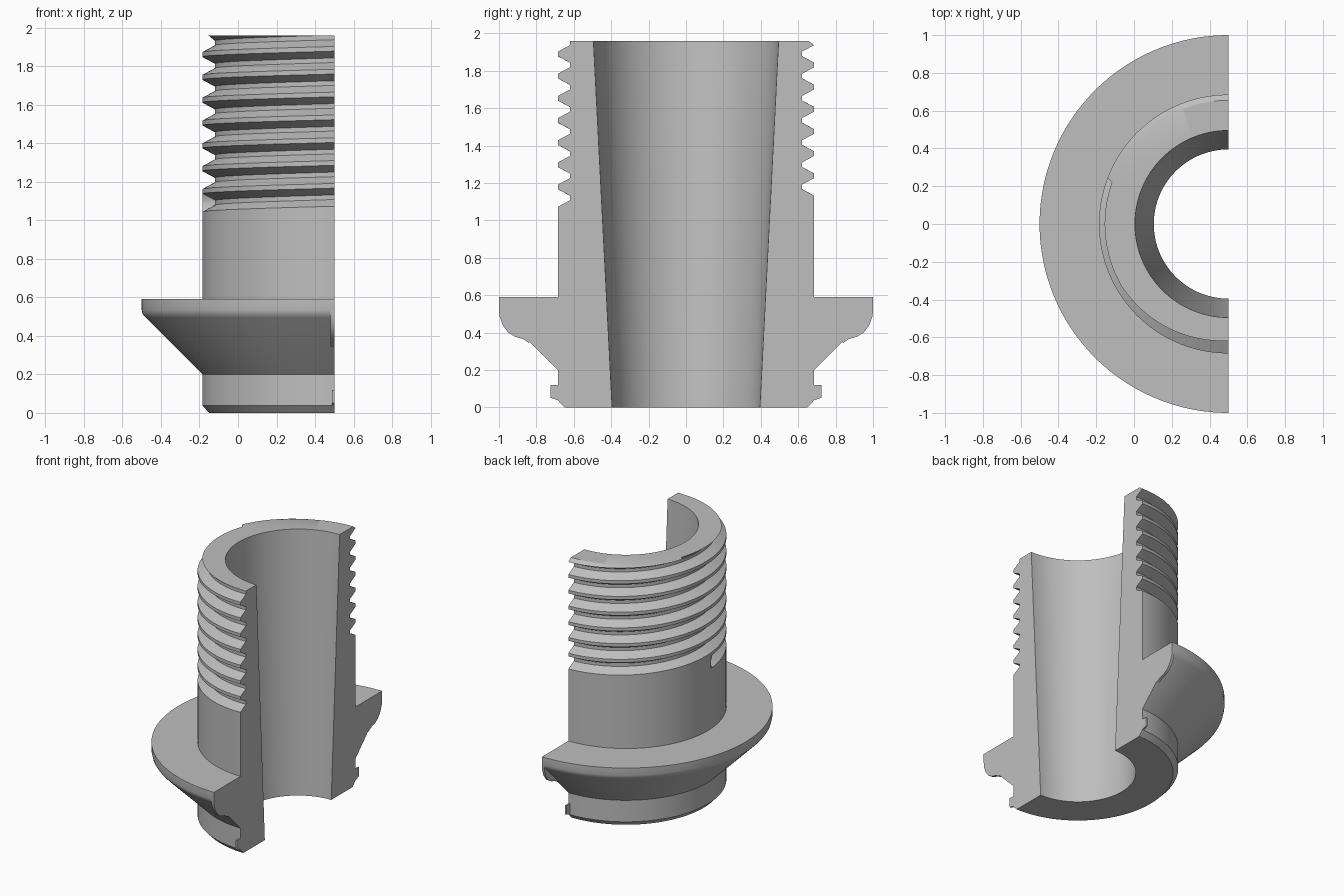
import bpy, bmesh, math

cube = bpy.data.objects.get("Cube")
if cube:
    bpy.data.objects.remove(cube, do_unlink=True)

AXIS_X = 0.5
TOP = 1.96
CREST, ROOT = 0.685, 0.62
PITCH = 0.1185
STEPS = 120

grey = bpy.data.materials.new("plain_grey")
grey.use_nodes = True
colour = (0.52, 0.52, 0.52, 1)
grey.diffuse_color = colour
grey.node_tree.nodes["Principled BSDF"].inputs["Base Color"].default_value = colour


def finish(name, bm):
    bmesh.ops.remove_doubles(bm, verts=bm.verts, dist=1e-5)
    bmesh.ops.recalc_face_normals(bm, faces=bm.faces)
    mesh = bpy.data.meshes.new(name)
    bm.to_mesh(mesh)
    bm.free()
    mesh.materials.append(grey)
    obj = bpy.data.objects.new(name, mesh)
    bpy.context.collection.objects.link(obj)
    bpy.ops.object.select_all(action='DESELECT')
    obj.select_set(True)
    bpy.context.view_layer.objects.active = obj
    bpy.ops.object.shade_smooth_by_angle(angle=math.radians(28))
    return obj


# Thread outline at one angle: one groove per turn, trimmed level at the top
def thread_points(degrees):
    points = []
    for turn in range(9):
        centre = 1.09 + PITCH * ((degrees - 180) / 360 + turn)
        cut = turn > 0 or degrees >= 184
        for offset, radius in ((-0.047, CREST), (-0.012, ROOT), (0.012, ROOT), (0.047, CREST)):
            points.append((radius if cut else CREST, centre + offset))
    trimmed = []
    for i, (r, z) in enumerate(points):
        if z <= TOP:
            trimmed.append((r, z))
            continue
        if points[i - 1][1] <= TOP:
            r0, z0 = points[i - 1]
            edge = min(r0 + (r - r0) * (TOP - z0) / (z - z0), 0.655)
        trimmed.append((edge, TOP))
    return trimmed


# Half sleeve with flange, tapered bore and thread
base = [(0.395, 0), (0.65, 0), (CREST, 0.038), (CREST, 0.2),
        (0.98, 0.495), (0.995, 0.513), (1, 0.535), (1, 0.59), (CREST, 0.59)]
bm = bmesh.new()
rings = []
for step in range(STEPS + 1):
    degrees = 90 + 180 * step / STEPS
    a = math.radians(degrees)
    outline = base + thread_points(degrees) + [(0.495, TOP)]
    rings.append([bm.verts.new((AXIS_X + r * math.cos(a), r * math.sin(a), z))
                  for r, z in outline])
count = len(rings[0])
for near, far in zip(rings, rings[1:]):
    for i in range(count):
        j = (i + 1) % count
        bm.faces.new((near[i], near[j], far[j], far[i]))
bm.faces.new(rings[0])
bm.faces.new(rings[-1])
finish("threaded_half_sleeve", bm)


# Thin ridges along the cut edge, on both sides
def ridge(name, outline, side, depth):
    bm = bmesh.new()
    face = bm.faces.new([bm.verts.new((AXIS_X, side * y, z)) for y, z in outline])
    made = bmesh.ops.extrude_face_region(bm, geom=[face])["geom"]
    for v in made:
        if isinstance(v, bmesh.types.BMVert):
            v.co.x -= depth
    if face.is_valid and not any(f.normal.x > 0.9 and f.calc_center_median().x > AXIS_X - 1e-4
                                 for f in bm.faces):
        bm.normal_update()
    finish(name, bm)


flange_lump = [(1, 0.535), (0.998, 0.49), (0.98, 0.44), (0.95, 0.4), (0.915, 0.378),
               (0.87, 0.365), (0.84, 0.345), (0.835, 0.35), (0.98, 0.495), (0.995, 0.513)]
foot_lip = [(CREST, 0.12), (0.725, 0.12), (0.725, 0.052), (CREST, 0.038)]
for side, word in ((-1, "front"), (1, "back")):
    ridge(word + "_flange_ridge", flange_lump, side, 0.02)
    ridge(word + "_foot_lip", foot_lip, side, 0.012)
